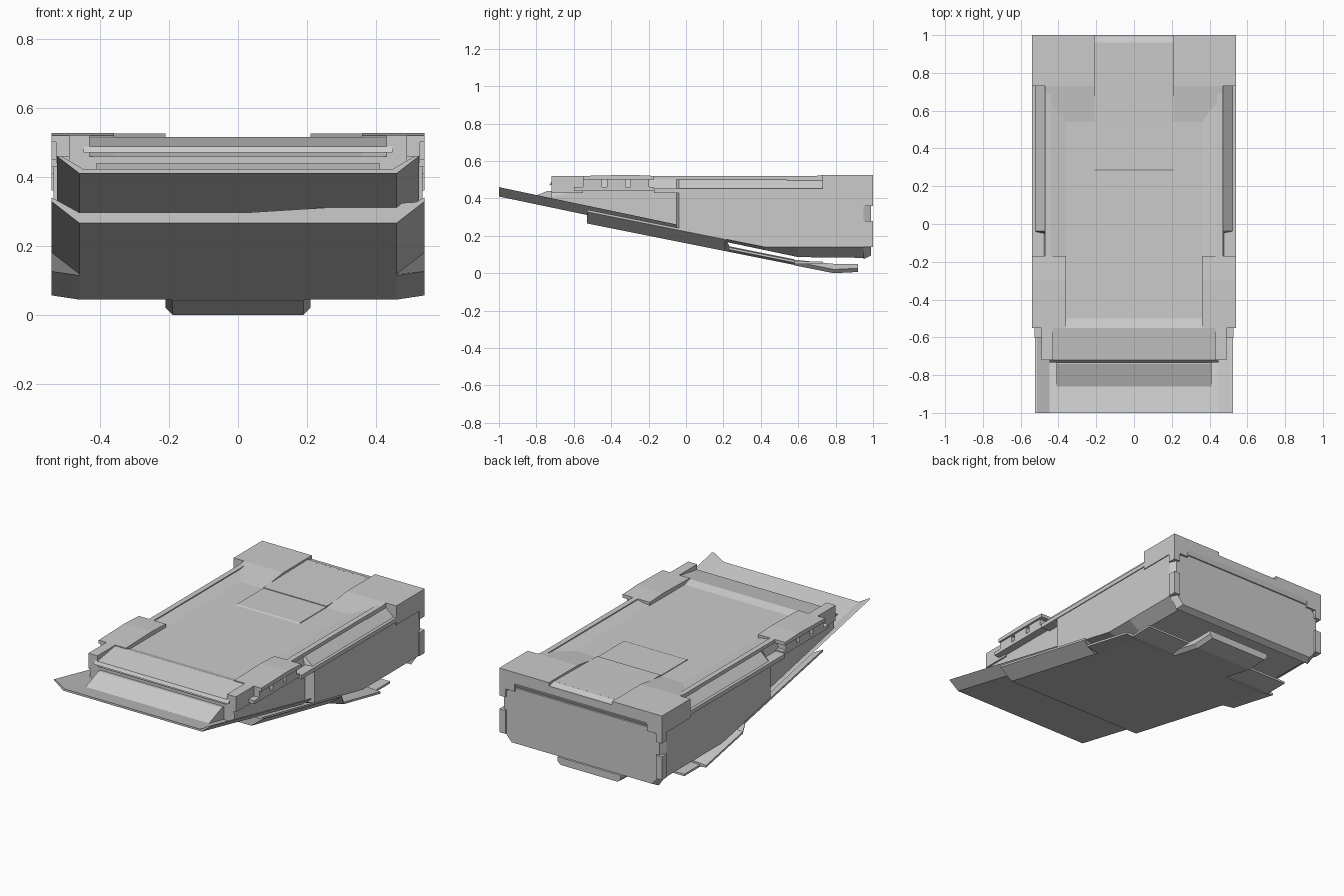
import bpy, bmesh

cube = bpy.data.objects.get("Cube")
if cube:
    bpy.data.objects.remove(cube, do_unlink=True)

grey = bpy.data.materials.new("hull grey")
grey.use_nodes = True
colour = (0.6, 0.6, 0.6, 1)
grey.diffuse_color = colour
grey.node_tree.nodes["Principled BSDF"].inputs["Base Color"].default_value = colour

# Shared dimensions
outer = 0.54
inner = 0.46
channel = 0.21
deck = 0.5
rail = 0.52
ledge = 0.44
tail = 1
nose = -tail
front = -0.72
pod_front = -0.55
pod_back = -0.17
block_front = 0.73
thin = 0.012
step = 0.05


def belly_line(y):
    """Height of the sloping underside."""
    return 0.2 - 0.21 * y


def plate_line(y):
    """Height of the lower armour underneath the belly."""
    return 0.16 - 0.2 * y


def skin(name, rings, mirror=False):
    """Join equal rings of points with quads and cap both ends."""
    bm = bmesh.new()
    loops = [[bm.verts.new(point) for point in ring] for ring in rings]
    for first, second in zip(loops, loops[1:]):
        for i in range(len(first)):
            j = (i + 1) % len(first)
            bm.faces.new((first[i], first[j], second[j], second[i]))
    caps = [bm.faces.new(loops[0]), bm.faces.new(loops[-1])]
    bmesh.ops.triangulate(bm, faces=caps)
    bmesh.ops.recalc_face_normals(bm, faces=bm.faces)
    mesh = bpy.data.meshes.new(name)
    bm.to_mesh(mesh)
    bm.free()
    mesh.materials.append(grey)
    part = bpy.data.objects.new(name, mesh)
    bpy.context.collection.objects.link(part)
    if mirror:
        part.modifiers.new("both_sides", "MIRROR")


def loft(name, stations, outline):
    """Sweep a symmetric half outline, listed from bottom to top, along y."""
    rings = []
    for y in stations:
        half = outline(y)
        ring = [(x, y, z) for x, z in half] + [(-x, y, z) for x, z in reversed(half)]
        rings.append(ring)
    skin(name, rings)


def prism(name, profile, left, right, mirror=True):
    """Pull a side profile of (y, z) points across x."""
    skin(name, [[(x, y, z) for y, z in profile] for x in (left, right)], mirror)


def centre_prism(name, profile, half_width):
    prism(name, profile, -half_width, half_width, mirror=False)


def box(name, left, right, start, end, low, high):
    prism(name, [(start, low), (end, low), (end, high), (start, high)], left, right)


# Main wedge body: belly, chamfer, side, rail and shallow sunken deck
def body_outline(y):
    bottom = max(belly_line(y), 0.07) + thin
    chamfer = max(bottom + thin, 0.14)
    width = outer - 0.005 if y > -step else inner + 0.02
    droop = max(0, pod_front - y) / 3
    top = rail - 0.005 - droop
    return [(inner, bottom), (width, chamfer), (width, ledge - droop / 2),
            (inner + 0.005, top - thin), (inner - thin, top), (inner - 0.1, deck - droop)]


waist = -step
loft("main_hull", (front, pod_front, waist, waist + thin, 0.42, 0.6, tail - step), body_outline)


# Rear panel with clipped corners, and the sloping rim around it
panel_top = 0.42


def rear_outline(y):
    spread = (tail - y) / 2
    width = outer - 0.03 + spread
    corner = step
    return [(width - corner, 0.1 - spread), (width, 0.1 + corner),
            (width, panel_top - corner), (width - corner, panel_top + spread)]


rim = tail - step
loft("rear_rim", (rim, tail - thin), rear_outline)
centre_prism("rear_top_band", [(rim, panel_top), (tail - thin, panel_top + thin),
                               (tail, inner), (tail, deck), (rim, deck)], inner)
box("rear_upper_side_rim", deck, outer, rim, tail, 0.36, ledge)
box("rear_lower_side_rim", deck, outer, rim, tail, 0.14, 0.28)


# Front tray with flared flanks
def tray_outline(y):
    low = belly_line(y)
    flare = inner + 0.065
    return [(inner, low), (flare, low + step), (flare - thin, low + step), (inner - thin, low + thin)]


loft("prow_tray", (nose, waist), tray_outline)
ramp_toe = -0.88
centre_prism("prow_ramp", [(ramp_toe, belly_line(ramp_toe)), (front - 0.02, ledge),
                           (front + step, ledge), (front + step, belly_line(front))], inner - step)

# Overhanging front lip and its corners
centre_prism("front_lip", [(front - thin, inner + 0.01), (front, deck - thin), (pod_front, rail - 0.005),
                           (pod_front + step, deck), (pod_front, deck - thin)], inner - thin)
box("front_corner", inner - 0.03, deck - 0.01, front, pod_front, ledge - thin, rail)


# Lower armour plate: flared flanks in front, flat wings behind
wing_start = 0.22
wing_end = 0.58


def plate_outline(y):
    low = plate_line(y)
    rise = step + thin if y < wing_start else thin
    return [(inner, low), (outer, low + rise), (outer, low + rise + thin), (inner, low + 0.03)]


loft("lower_plate", (-0.53, wing_start - thin, wing_start + thin, wing_end), plate_outline)
box("plate_wing", channel - 0.01, inner + 0.04, wing_end, block_front, step, step + thin)


# Keel under the tail, nearly flat towards its end
keel_low = 0.79
keel_end = 0.92


def keel_outline(y):
    low = max((keel_low - y) / 5, (y - keel_low) / 20)
    return [(channel - 0.02, low), (channel, low + 0.02), (channel, max(low + 0.03, step))]


loft("keel", (wing_end, keel_low, keel_end), keel_outline)

# Side pods near the front, each a roof plate over three vents
prism("pod_roof", [(pod_front, deck), (pod_back, deck), (pod_back, rail),
                   (pod_back - 0.13, rail + 0.006), (pod_front, rail)], inner - 0.1, outer)
vent_pitch = (pod_back - pod_front) / 3
vent_side = outer - thin
for number in range(3):
    start = pod_front + number * vent_pitch
    box("pod_vent", ledge, vent_side, start, start + 0.1, ledge, deck)
box("pod_base", ledge, vent_side, pod_front - step, pod_back, ledge, inner)

# Long side rails and ledges
box("top_rail", ledge, inner + thin, pod_back, block_front, deck, rail)
box("side_ledge", inner, outer, pod_back, block_front, ledge - thin, ledge + thin)

# Raised rear shoulders and outer corner blocks
shoulder_top = rail + 0.005
shoulder_front = 0.54
prism("rear_shoulder", [(shoulder_front, deck), (block_front, shoulder_top), (tail, shoulder_top),
                        (tail, deck - thin), (shoulder_front, deck - thin)], channel, inner + thin)
box("rear_corner_block", ledge, outer, block_front, tail, 0.41, shoulder_top)

# Centre tail channel in two stepped panels
centre_prism("channel_floor", [(0.28, deck), (0.29, deck + 0.004), (tail, deck + 0.004),
                               (tail, inner), (0.28, inner)], channel)
centre_prism("channel_ramp", [(shoulder_front, deck), (shoulder_front, deck + 0.008),
                              (0.96, rail - 0.005), (tail, deck)], channel)
